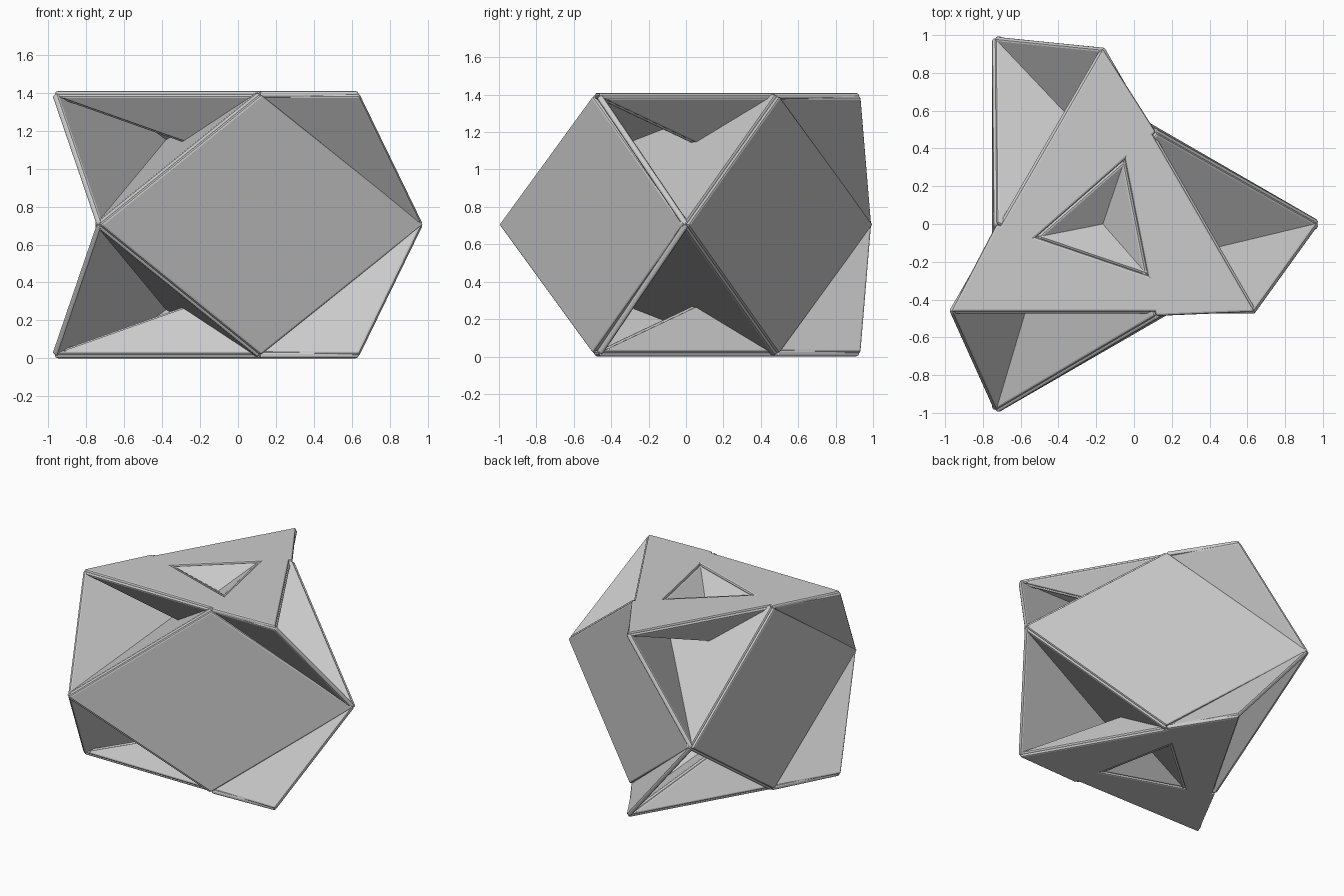
import bpy, bmesh, math
from mathutils import Vector

old = bpy.data.objects.get("Cube")
if old:
    bpy.data.objects.remove(old, do_unlink=True)

THICK = 0.035
MID = 0.705                 # height of the middle plane
HALF = MID - THICK / 2      # distance from middle plane to the end plates
CENTRE_X = -0.165

grey = bpy.data.materials.new("plain_grey")
grey.use_nodes = True
grey.diffuse_color = (0.6, 0.6, 0.6, 1)
grey.node_tree.nodes["Principled BSDF"].inputs["Base Color"].default_value = (0.6, 0.6, 0.6, 1)


def polar(radius, degrees, level):
    a = math.radians(degrees)
    return Vector((CENTRE_X + radius * math.cos(a), radius * math.sin(a), MID + level * HALF))


def corner(deg, side):      # corners of the end triangles
    return polar(0.93, deg, side)


def point(deg):             # outer points on the middle plane
    return polar(1.14, deg, 0)


def notch(deg, side):       # tips of the upright diamonds
    return polar(0.562, deg, side)


def plate(name, pts):
    """Thin flat plate with softened rims."""
    bm = bmesh.new()
    bm.faces.new([bm.verts.new(p) for p in pts])
    mesh = bpy.data.meshes.new(name)
    bm.to_mesh(mesh)
    bm.free()
    mesh.materials.append(grey)
    obj = bpy.data.objects.new(name, mesh)
    bpy.context.collection.objects.link(obj)
    solid = obj.modifiers.new("thickness", 'SOLIDIFY')
    solid.thickness = THICK
    solid.offset = 0
    rim = obj.modifiers.new("soft_rim", 'BEVEL')
    rim.width = 0.012
    rim.segments = 2
    return obj


for i in range(3):
    t = 120 * i
    # Upright diamond on each side
    plate(f"side_diamond_{i + 1}",
          [point(t), notch(t + 60, 1), point(t + 120), notch(t + 60, -1)])
    for side, label in ((1, "top"), (-1, "bottom")):
        # End plate in three overlapping parts, leaving the central pit open
        plate(f"{label}_plate_{i + 1}",
              [corner(t + 210, side), notch(t + 60, side), corner(t + 90, side)])
        # Long slanting triangle hanging from an end edge
        plate(f"{label}_slanting_triangle_{i + 1}",
              [corner(t + 210, side), corner(t + 330, side), point(t)])
        # Inner triangle forming pit and side hollow walls
        plate(f"{label}_inner_triangle_{i + 1}",
              [corner(t + 210, side), notch(t + 60, side), point(t)])
